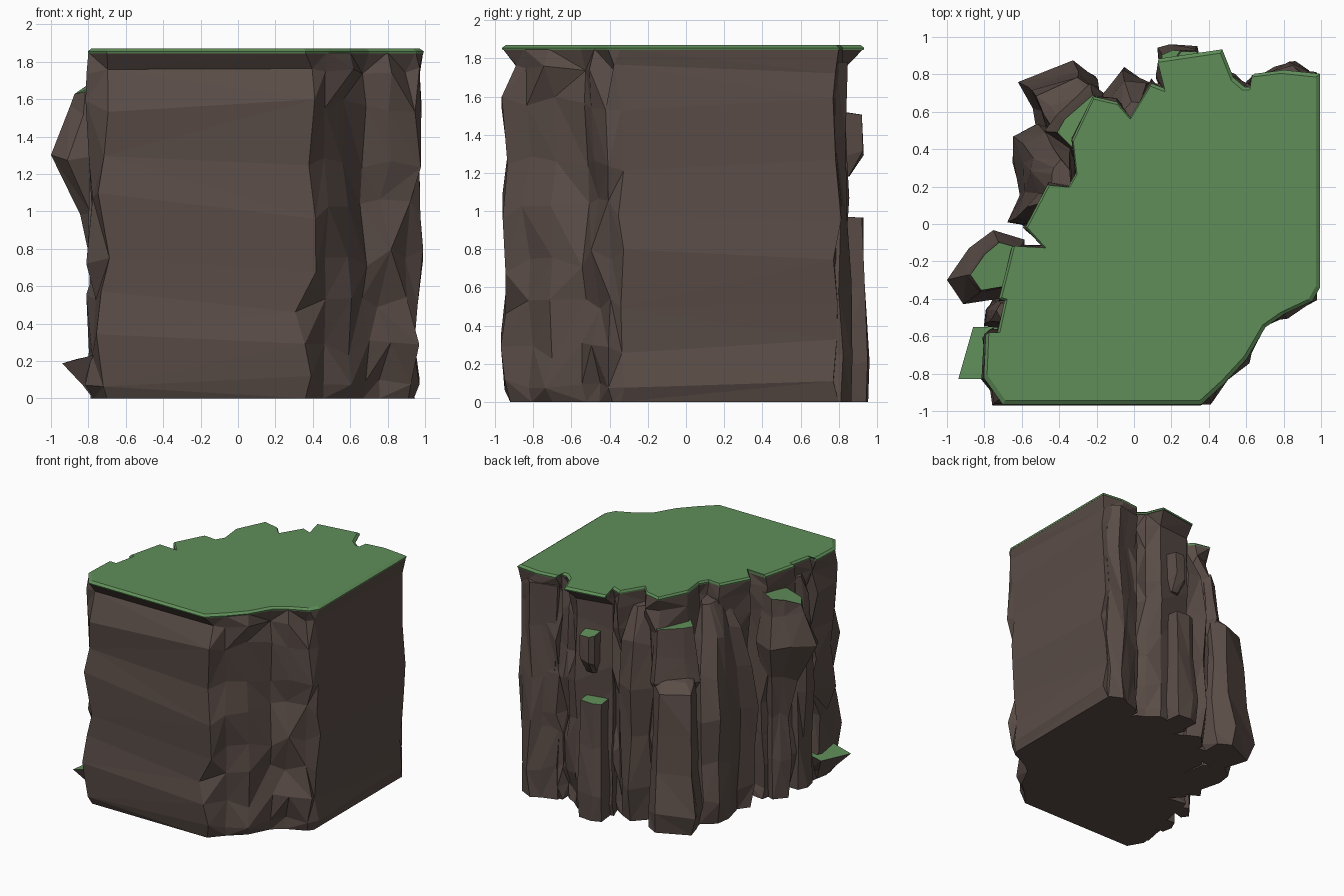
import bpy, bmesh, random
from mathutils import Vector

if "Cube" in bpy.data.objects:
    bpy.data.objects.remove(bpy.data.objects["Cube"])

random.seed(11)


def material(name, rgb):
    m = bpy.data.materials.new(name)
    m.diffuse_color = (*rgb, 1)
    m.use_nodes = True
    m.node_tree.nodes["Principled BSDF"].inputs["Base Color"].default_value = m.diffuse_color
    return m


ROCK = material("rock_brown", (0.102, 0.073, 0.063))
GRASS = material("grass_green", (0.116, 0.270, 0.100))


def loft(name, rings, mats, cap_mat=0):
    """Stack equal-length rings into a closed, flat-faceted solid."""
    bm = bmesh.new()
    loops = [[bm.verts.new(p) for p in ring] for ring in rings]
    n = len(loops[0])
    for a, b in zip(loops, loops[1:]):
        for i in range(n):
            j = (i + 1) % n
            if random.random() < 0.5:
                tris = (a[i], a[j], b[j]), (a[i], b[j], b[i])
            else:
                tris = (a[i], a[j], b[i]), (a[j], b[j], b[i])
            for t in tris:
                bm.faces.new(t)
    bm.faces.new(loops[0][::-1])
    cap = bm.faces.new(loops[-1])
    cap.material_index = cap_mat
    bmesh.ops.recalc_face_normals(bm, faces=bm.faces)
    me = bpy.data.meshes.new(name)
    bm.to_mesh(me)
    bm.free()
    for m in mats:
        me.materials.append(m)
    ob = bpy.data.objects.new(name, me)
    bpy.context.collection.objects.link(ob)
    return ob


def clamp(v, lo, hi):
    return max(lo, min(hi, v))


# Plateau outline, counter-clockwise from the front left corner
OUTLINE = [(-.70, -.96), (.36, -.96), (.48, -.85), (.60, -.72), (.70, -.55),
           (.80, -.48), (.95, -.41), (.99, -.34), (.99, .80), (.80, .82),
           (.64, .80), (.63, .73), (.59, .73), (.53, .78), (.47, .93),
           (.13, .88), (.17, .72), (.09, .75), (-.02, .57), (-.09, .65),
           (-.22, .68), (-.33, .45), (-.31, .27), (-.35, .20), (-.46, .21),
           (-.58, -.02), (-.48, -.13), (-.65, -.12), (-.72, -.40),
           (-.69, -.41), (-.73, -.59), (-.79, -.59), (-.80, -.82)]

# Cliff body: height, front face y, right face x
LEVELS = [(0, -.92, .94), (.09, -.95, .97), (.27, -.97, .94), (.52, -.945, .96),
          (.75, -.945, .99), (1.03, -.96, .975), (1.28, -.935, .97),
          (1.56, -.965, .98), (1.75, -.89, .97), (1.85, -.96, .99)]
rings = []
for k, (z, fy, rx) in enumerate(LEVELS):
    ring = []
    top = k == len(LEVELS) - 1
    edge = k == 0 or top
    for i, (x, y) in enumerate(OUTLINE):
        dz = 0 if edge else random.uniform(-.05, .05)
        if i < 2:
            x += 0 if edge else random.uniform(-.06, .06)
            y = fy
            dz *= 1.6
        elif i in (7, 8):
            x = rx
            y += 0 if edge else random.uniform(-.05, .02)
            dz *= 1.6
        elif not top:
            lo, hi = (.94, .97) if k == 0 else (.93, 1.03)
            s = random.uniform(lo, hi)
            if i in (14, 15):          # wall recedes under the back lip
                s = random.uniform(.89, .92)
            x, y = x * s, y * s + random.uniform(-.015, .015)
        z2 = z + (dz * .4 if k in (1, 8) else dz)
        ring.append((clamp(x, -1, 1), clamp(y, -.97, .95), z2))
    rings.append(ring)
loft("cliff_body", rings, [ROCK])

# Thin grass sheet with a bevelled rim
loft("grass_top", [[(x * s, y * s, z) for x, y in OUTLINE]
                   for z, s in ((1.843, 1), (1.855, 1.004), (1.87, .982))], [GRASS])


def rock(name, foot, anchor, levels, grass=False, tilt=0.0, jit=.022):
    """Buttress: footprint scaled about an anchor inside the cliff per level."""
    c = Vector(anchor)
    rings = []
    for k, (z, s) in enumerate(levels):
        ring = []
        last = k == len(levels) - 1
        for p in foot:
            d = (Vector(p) - c) * s
            j = 0 if last and grass else jit
            zz = z
            if last:
                zz -= tilt * d.length
            elif k:
                zz += random.uniform(-.04, .04)
            ring.append((clamp(c.x + d.x + random.uniform(-j, j), -1, 1),
                         clamp(c.y + d.y + random.uniform(-j, j), -.97, .97), zz))
        rings.append(ring)
    return loft(name, rings, [ROCK, GRASS], 1 if grass else 0)


# Back left columns
rock("flared_column", [(-.60, .77), (-.31, .88), (-.19, .79), (-.18, .5), (-.5, .45), (-.53, .62)],
     (-.24, .5), [(0, .93), (.14, 1), (.45, .88), (.8, .82), (1.15, .76), (1.25, .55)], tilt=.2)
rock("upper_ledge", [(-.41, .49), (-.37, .56), (-.22, .69), (-.17, .65), (-.15, .4), (-.3, .38)],
     (-.2, .45), [(1.05, 1.0), (1.17, 1.3), (1.4, 1.12), (1.63, 1)], True, .1, .012)
rock("left_column", [(-.65, .33), (-.63, .46), (-.52, .54), (-.33, .48), (-.3, .12), (-.52, -.04), (-.67, .03), (-.61, .16)],
     (-.33, .2), [(0, .93), (.2, 1), (.5, .93), (.85, 1), (1.2, .86), (1.5, .66), (1.76, .40)], tilt=.2)
rock("notch_column", [(-.18, .70), (-.06, .82), (.07, .77), (.1, .6), (-.1, .5)],
     (0, .52), [(0, .92), (.3, 1), (.7, .9), (1.1, 1), (1.45, .86), (1.76, .45)], tilt=.2)

# Back columns with small grass caps
rock("back_column", [(.13, .94), (.2, .97), (.34, .96), (.36, .78), (.15, .72)],
     (.25, .7), [(0, .92), (.2, 1), (.6, .88), (.98, .85)], True, .06, .012)
rock("small_back_ledge", [(.22, .89), (.25, .93), (.34, .93), (.36, .8), (.22, .78)],
     (.28, .75), [(1.18, .55), (1.28, .97), (1.54, .95)], True, .2, .008)
rock("back_right_column", [(.63, .80), (.75, .84), (.85, .88), (.95, .82), (.92, .65), (.62, .62)],
     (.8, .6), [(0, .9), (.25, 1), (.6, .9), (1.0, .9), (1.4, .86), (1.78, .9)])

# Left side outcrops
rock("left_outcrop", [(-.91, -.43), (-1.0, -.30), (-.88, -.13), (-.76, -.03), (-.58, -.08), (-.62, -.38)],
     (-.65, -.22), [(0, .35), (.3, .42), (.7, .34), (1.02, .55), (1.3, 1), (1.55, .70), (1.80, .64)], True, .75, .008)
rock("low_ledge", [(-.94, -.83), (-.86, -.55), (-.7, -.55), (-.7, -.83)],
     (-.7, -.7), [(0, .33), (.08, .55), (.31, 1)], True, .45, .006)
rock("left_shoulder", [(-.79, -.55), (-.81, -.46), (-.77, -.38), (-.6, -.38), (-.6, -.57)],
     (-.62, -.48), [(0, .9), (.4, .85), (.8, .95), (1.2, .9), (1.6, .75), (1.75, .55)])
